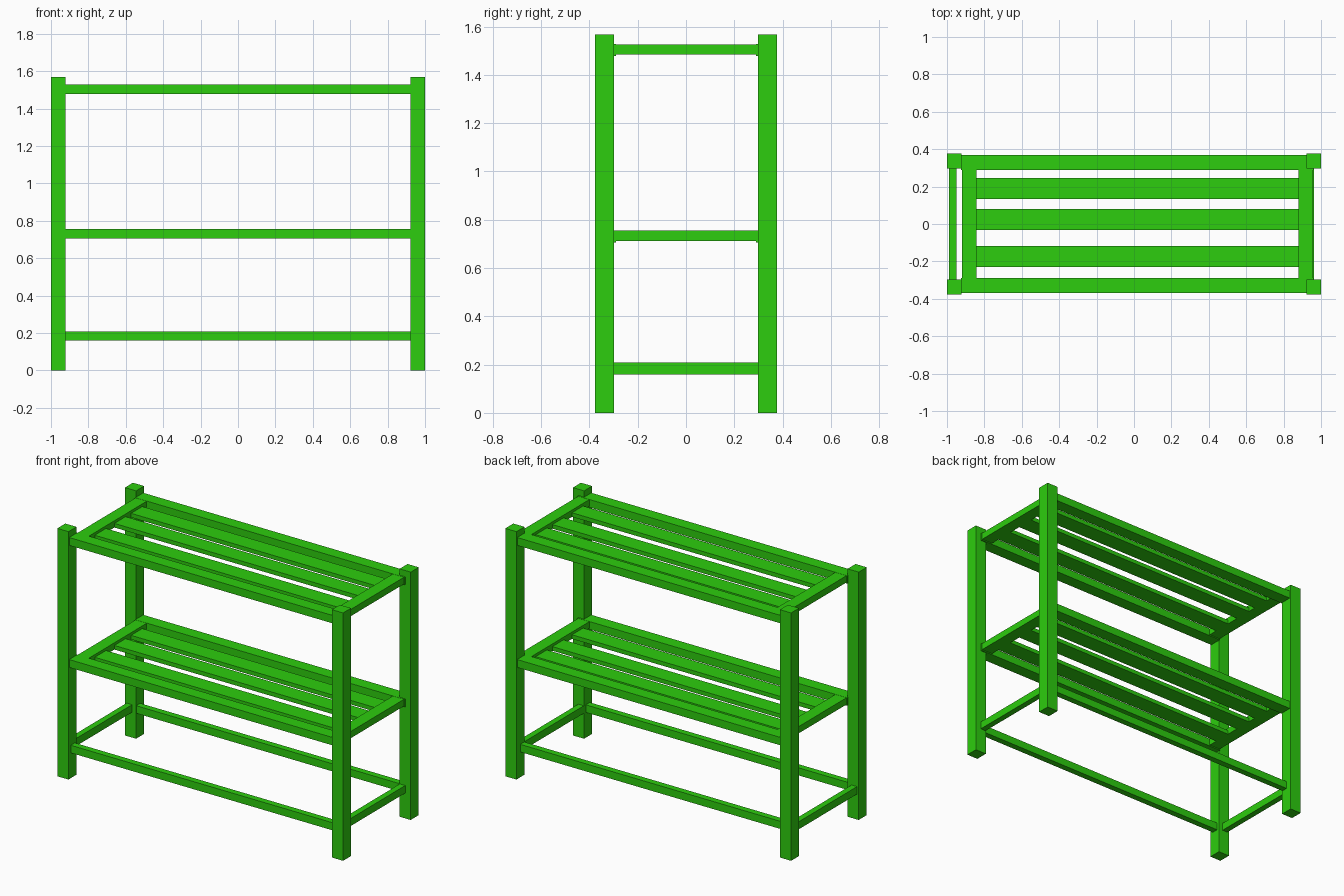
import bpy
import bmesh
from mathutils import Matrix, Vector

cube = bpy.data.objects.get("Cube")
if cube:
    bpy.data.objects.remove(cube, do_unlink=True)

green = bpy.data.materials.new("bright_green")
green.use_nodes = True
colour = (0.026, 0.61, 0.0044, 1)
green.diffuse_color = colour
green.node_tree.nodes["Principled BSDF"].inputs["Base Color"].default_value = colour


def beam(name, xs, ys, zs):
    """Box spanning the given x, y and z ranges."""
    spans = (xs, ys, zs)
    centre = Vector([(a + b) / 2 for a, b in spans])
    size = [b - a for a, b in spans]
    bm = bmesh.new()
    bmesh.ops.create_cube(bm, size=1, matrix=Matrix.Translation(centre) @ Matrix.Diagonal((*size, 1)))
    mesh = bpy.data.meshes.new(name)
    bm.to_mesh(mesh)
    bm.free()
    mesh.materials.append(green)
    bpy.context.collection.objects.link(bpy.data.objects.new(name, mesh))


# Corner posts
for side, xs in (("right", (-1, -0.922)), ("left", (0.922, 1))):
    for end, ys in (("front", (-0.378, -0.298)), ("back", (0.298, 0.378))):
        beam(f"{end}_{side}_post", xs, ys, (0, 1.568))

# Two slatted shelves
for shelf, z in (("middle", 0.706), ("top", 1.478)):
    top = z + 0.05
    for end, ys in (("front", (-0.37, -0.29)), ("back", (0.29, 0.37))):
        beam(f"{shelf}_{end}_rail", (-0.925, 0.962), ys, (z, top))
    for side, xs in (("right", (-0.92, -0.842)), ("left", (0.88, 0.958))):
        beam(f"{shelf}_{side}_end_bar", xs, (-0.29, 0.29), (z + 0.006, top - 0.001))
    for i, y in enumerate((-0.173, 0.023, 0.19)):
        beam(f"{shelf}_slat_{i + 1}", (-0.842, 0.88), (y - 0.056, y + 0.056), (z + 0.006, top - 0.018))

# Lower stretchers between the posts
low = (0.16, 0.208)
beam("front_stretcher", (-0.922, 0.922), (-0.355, -0.315), low)
beam("back_stretcher", (-0.922, 0.922), (0.30, 0.34), low)
beam("right_stretcher", (-0.988, -0.95), (-0.298, 0.298), low)
beam("left_stretcher", (0.924, 0.962), (-0.298, 0.298), low)
